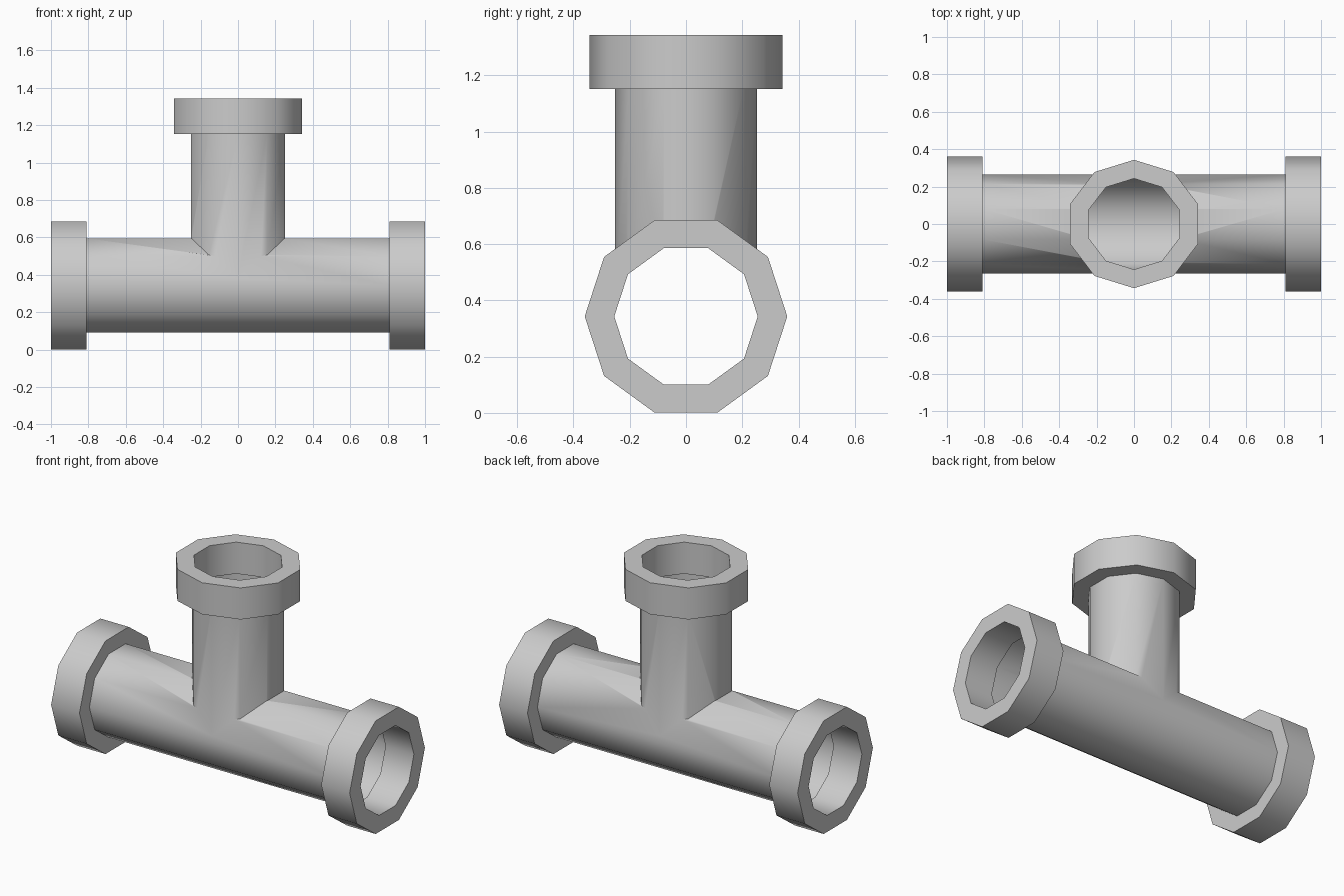
import bpy, bmesh
from math import cos, sin, pi

if "Cube" in bpy.data.objects:
    bpy.data.objects.remove(bpy.data.objects["Cube"])

SIDES = 10
AXIS_Z = 0.343      # height of the horizontal run's centre line


def place(horizontal, a, r, t, squash):
    """Point on a ten-sided ring: t runs along the pipe axis."""
    y, side = r * cos(a) * squash, r * sin(a)
    return (t, y, AXIS_Z + side) if horizontal else (side, y, t)


def sweep(name, horizontal, profile, closed):
    """Revolve (radius, position) pairs; closed joins last to first, else caps ends."""
    squash = 1.0 if horizontal else 0.953
    bm = bmesh.new()
    rings = [[bm.verts.new(place(horizontal, 2 * pi * k / SIDES, r, t, squash))
              for k in range(SIDES)] for r, t in profile]
    pairs = list(zip(rings, rings[1:]))
    if closed:
        pairs.append((rings[-1], rings[0]))
    else:
        bm.faces.new(rings[0])
        bm.faces.new(rings[-1])
    for a, b in pairs:
        for k in range(SIDES):
            n = (k + 1) % SIDES
            bm.faces.new((a[k], a[n], b[n], b[k]))
    bmesh.ops.recalc_face_normals(bm, faces=bm.faces)
    mesh = bpy.data.meshes.new(name)
    bm.to_mesh(mesh)
    bm.free()
    obj = bpy.data.objects.new(name, mesh)
    bpy.context.collection.objects.link(obj)
    return obj


def smooth(obj):
    bpy.ops.object.select_all(action='DESELECT')
    obj.select_set(True)
    bpy.context.view_layer.objects.active = obj
    bpy.ops.object.shade_smooth_by_angle(angle=0.7)


# Tee body: horizontal run united with the upright branch
body = sweep("tee_pipe", True, [(0.265, -0.81), (0.265, 0.81)], False)
branch = sweep("branch_helper", False, [(0.265, AXIS_Z), (0.265, 1.152)], False)
mod = body.modifiers.new("join", 'BOOLEAN')
mod.operation, mod.solver, mod.object = 'UNION', 'EXACT', branch
bpy.context.view_layer.objects.active = body
bpy.ops.object.modifier_apply(modifier=mod.name)
bpy.data.objects.remove(branch)

# Open the three pipe ends
bm = bmesh.new()
bm.from_mesh(body.data)
caps = [f for f in bm.faces
        if all(v.co.z > 1.15 for v in f.verts)
        or all(v.co.x > 0.8 for v in f.verts)
        or all(v.co.x < -0.8 for v in f.verts)]
bmesh.ops.delete(bm, geom=caps, context='FACES')
bm.to_mesh(body.data)
bm.free()
smooth(body)

# Thick collar at each end
for name, horizontal, inner, outer in (("left_collar", True, -0.81, -1.0),
                                       ("right_collar", True, 0.81, 1.0),
                                       ("top_collar", False, 1.152, 1.343)):
    smooth(sweep(name, horizontal, [(0.255, inner), (0.36, inner),
                                    (0.36, outer), (0.255, outer)], True))
